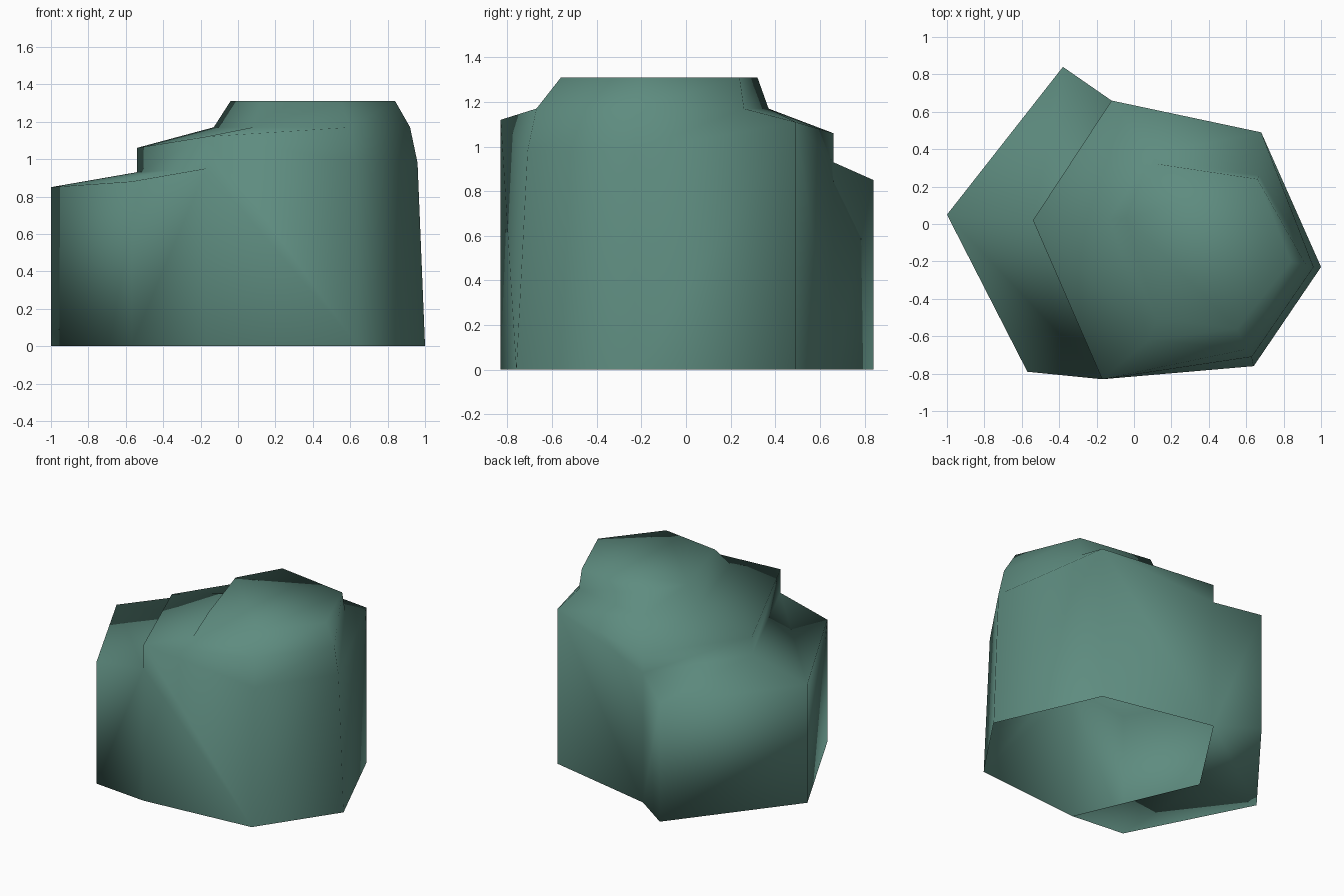
import bpy
import bmesh

if "Cube" in bpy.data.objects:
    bpy.data.objects.remove(bpy.data.objects["Cube"], do_unlink=True)

# Single stone colour
COLOUR = (0.112, 0.262, 0.214, 1)
stone = bpy.data.materials.new("grey_green_stone")
stone.use_nodes = True
stone.diffuse_color = COLOUR
bsdf = stone.node_tree.nodes["Principled BSDF"]
bsdf.inputs["Base Color"].default_value = COLOUR
bsdf.inputs["Roughness"].default_value = 0.9

bm = bmesh.new()


def ring(outline, heights):
    """Make one loop of corners, anticlockwise from above."""
    return [bm.verts.new((x, y, z)) for (x, y), z in zip(outline, heights)]


def band(low, high, sides):
    """Join two loops with quads on the given sides."""
    for i in sides:
        j = (i + 1) % len(low)
        bm.faces.new((low[i], low[j], high[j], high[i]))


# Corner order: right, back right, back, left, front left, front right
plan = [(1, -.23), (.68, .49), (-.12, .66), (-.54, .02), (-.17, -.83), (.64, -.76)]
rim = [(.96, -.23)] + plan[1:5] + [(.63, -.71)]
neck_plan = [(.92, -.22), (.67, .26), (.09, .37), (-.13, .03), (.08, -.62), (.6, -.67)]
crown_plan = [(.84, -.2), (.66, .24), (.13, .32), (-.04, .03), (.12, -.5), (.55, -.56)]

# Tall part: upright walls, sloping shoulder, narrower flat crown, open base
foot = ring(plan, [0] * 6)
shoulder = ring(rim, [.98, 1.11, 1.06, 1.06, 1.12, .98])
neck = ring(neck_plan, [1.17] * 6)
crown = ring(crown_plan, [1.31] * 6)
band(shoulder, neck, range(6))
band(neck, crown, range(6))
bm.faces.new(crown)

# Low ledge pushed out from the left side of the tall part
ledge_plan = [(-.38, .84), (-1, .05), (-.57, -.79)]
inner = ring(plan[2:5], [.93, .93, .95])
outer_foot = ring(ledge_plan, [0] * 3)
outer_top = ring(ledge_plan, [.85, .85, .88])
band(outer_foot, outer_top, range(2))
band(outer_top, inner, range(2))
band(foot[2:5], outer_foot, range(2))
band(inner, shoulder[2:5], range(2))

# Ledge end walls
bm.faces.new((foot[2], outer_foot[0], outer_top[0], inner[0]))
bm.faces.new((outer_foot[2], foot[4], inner[2], outer_top[2]))

# Walls of the tall part, meeting the ledge corners
band(foot, shoulder, (0, 5))
bm.faces.new((foot[1], foot[2], inner[0], shoulder[2], shoulder[1]))
bm.faces.new((foot[4], foot[5], shoulder[5], shoulder[4], inner[2]))

for face in bm.faces:
    face.smooth = True
mesh = bpy.data.meshes.new("boulder")
bm.to_mesh(mesh)
bm.free()
mesh.materials.append(stone)
bpy.context.collection.objects.link(bpy.data.objects.new("boulder", mesh))
